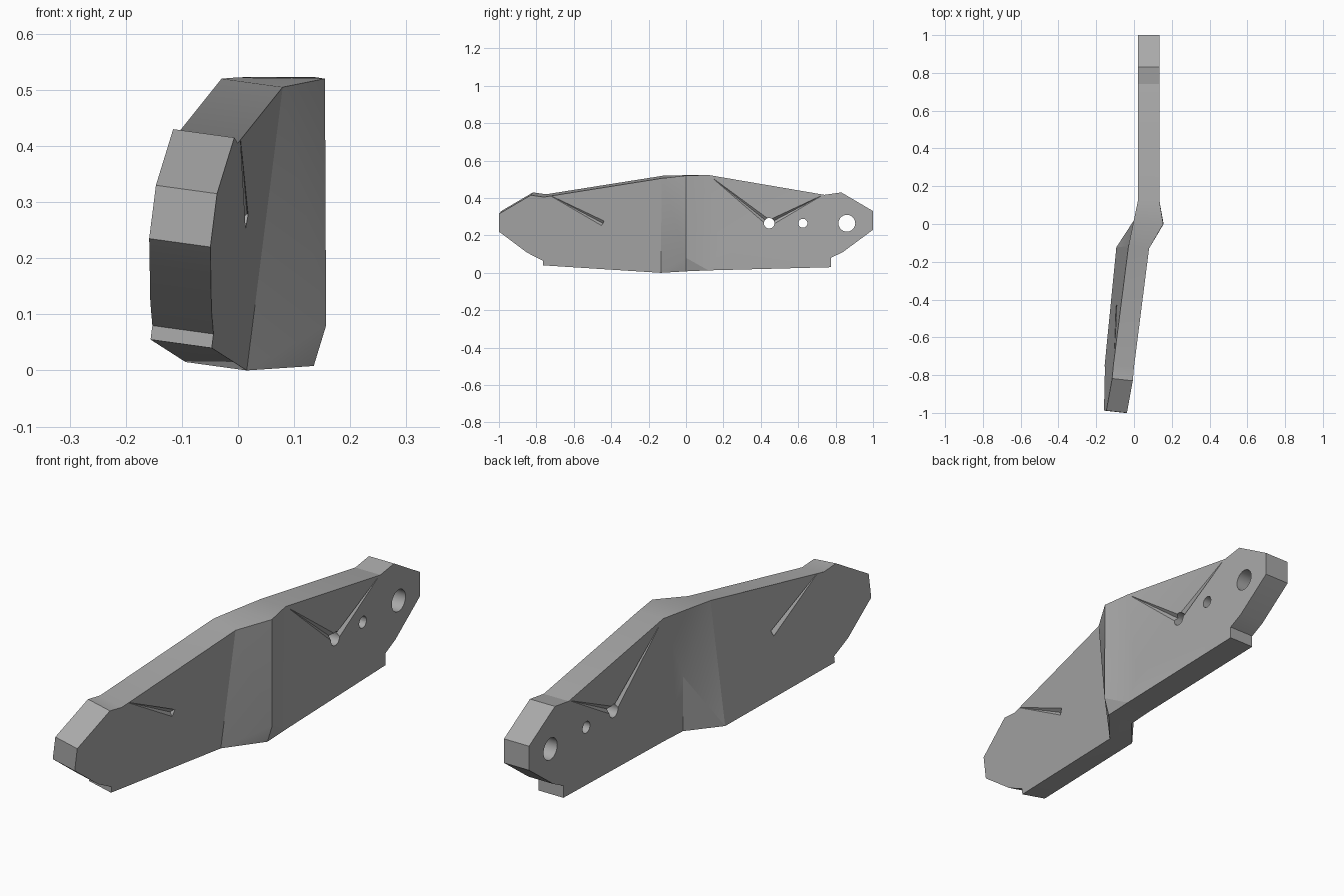
import bpy, bmesh
from mathutils import Vector

cube = bpy.data.objects.get("Cube")
if cube:
    bpy.data.objects.remove(cube, do_unlink=True)

# Plain grey metal
grey = bpy.data.materials.new("plain grey")
grey.use_nodes = True
colour = (0.4, 0.4, 0.4, 1)
grey.diffuse_color = colour
grey.node_tree.nodes["Principled BSDF"].inputs["Base Color"].default_value = colour

FRONT_OFFSET = Vector((-0.109, 0.012, 0.015))   # thickness of the tilted front plate
BACK_OFFSET = Vector((-0.115, 0, 0))            # thickness of the upright back plate


def front_point(y, z):
    return Vector((0.03 + 0.107 * y + 0.126 * z, y, z))


def back_point(y, z):
    return Vector((0.135, y, z))


# Outer outlines of both plates, from the bend's top round to its bottom
front_outline = [(-.13, .505), (-.76, .405), (-.83, .415), (-1, .315), (-1, .22),
                 (-.85, .108), (-.765, .065), (-.765, .04), (-.135, 0)]
back_outline = [(.12, .523), (.74, .417), (.83, .43), (1, .33), (1, .23),
                (.84, .112), (.775, .08), (.775, .03), (.12, .013)]


def make_object(name, bm):
    bmesh.ops.recalc_face_normals(bm, faces=bm.faces)
    mesh = bpy.data.meshes.new(name)
    bm.to_mesh(mesh)
    bm.free()
    ob = bpy.data.objects.new(name, mesh)
    bpy.context.collection.objects.link(ob)
    return ob


# Bent plate: both outlines, joined by a short faceted bend
bm = bmesh.new()


def plate_sides(outline, place, offset):
    near = [bm.verts.new(place(*p)) for p in outline]
    far = [bm.verts.new(v.co + offset) for v in near]
    bm.faces.new(near)
    bm.faces.new(far)
    for i in range(len(near) - 1):
        bm.faces.new((near[i], near[i + 1], far[i + 1], far[i]))
    return near, far


front = plate_sides(front_outline, front_point, FRONT_OFFSET)
back = plate_sides(back_outline, back_point, BACK_OFFSET)

ridges = [((.155, 0, .52), (.157, 0, .08), (.135, 0, .008)),
          ((-.005, 0, .522), (.0, .02, .25), (.014, 0, .012))]
tops, bottoms = [], []
for f, b, ridge in zip(front, back, ridges):
    top, mid, bottom = [bm.verts.new(p) for p in ridge]
    ring = [f[0], f[-1], bottom, b[-1], b[0], top]
    for i in range(6):
        bm.faces.new((ring[i], ring[(i + 1) % 6], mid))
    tops.append((f[0], top, b[0]))
    bottoms.append((f[-1], bottom, b[-1]))
for near, far in (tops, bottoms):
    for i in range(2):
        bm.faces.new((near[i], near[i + 1], far[i + 1], far[i]))
bracket = make_object("bent_bracket", bm)
bracket.data.materials.append(grey)


def cut(start, end, r1, r2, sides):
    """Subtract a cone or cylinder running from start to end."""
    axis = end - start
    bm = bmesh.new()
    bmesh.ops.create_cone(bm, cap_ends=True, segments=sides, radius1=r1, radius2=r2,
                          depth=axis.length)
    turn = axis.to_track_quat('Z', 'Y')
    for v in bm.verts:
        v.co = turn @ v.co + (start + end) / 2
    cutter = make_object("cutter", bm)
    cutter.hide_render = True
    mod = bracket.modifiers.new("cut", 'BOOLEAN')
    mod.operation = 'DIFFERENCE'
    mod.solver = 'EXACT'
    mod.object = cutter
    bpy.ops.object.modifier_apply(modifier=mod.name)
    bpy.data.objects.remove(cutter, do_unlink=True)


bpy.context.view_layer.objects.active = bracket
bracket.select_set(True)

# Bolt holes, and shallow tapering grooves running from the small holes
holes = [(.86, .045), (.625, .024), (.445, .028)]
grooves = [(.445, .15, .5), (.445, .72, .41), (.625, .765, .08), (.625, .18, .11)]
for side, place, offset in ((-1, front_point, FRONT_OFFSET), (1, back_point, BACK_OFFSET)):
    for y, radius in holes:
        p = place(side * y, .265)
        cut(p - offset, p + offset * 2, radius, radius, 24)
    for y, tip_y, tip_z in grooves:
        for shift in (Vector(), offset):
            cut(place(side * y, .265) + shift, place(side * tip_y, tip_z) + shift,
                .016, .001, 4)

# Flat facets, with only the hole walls smoothed
bpy.ops.object.shade_smooth_by_angle(angle=0.3)
